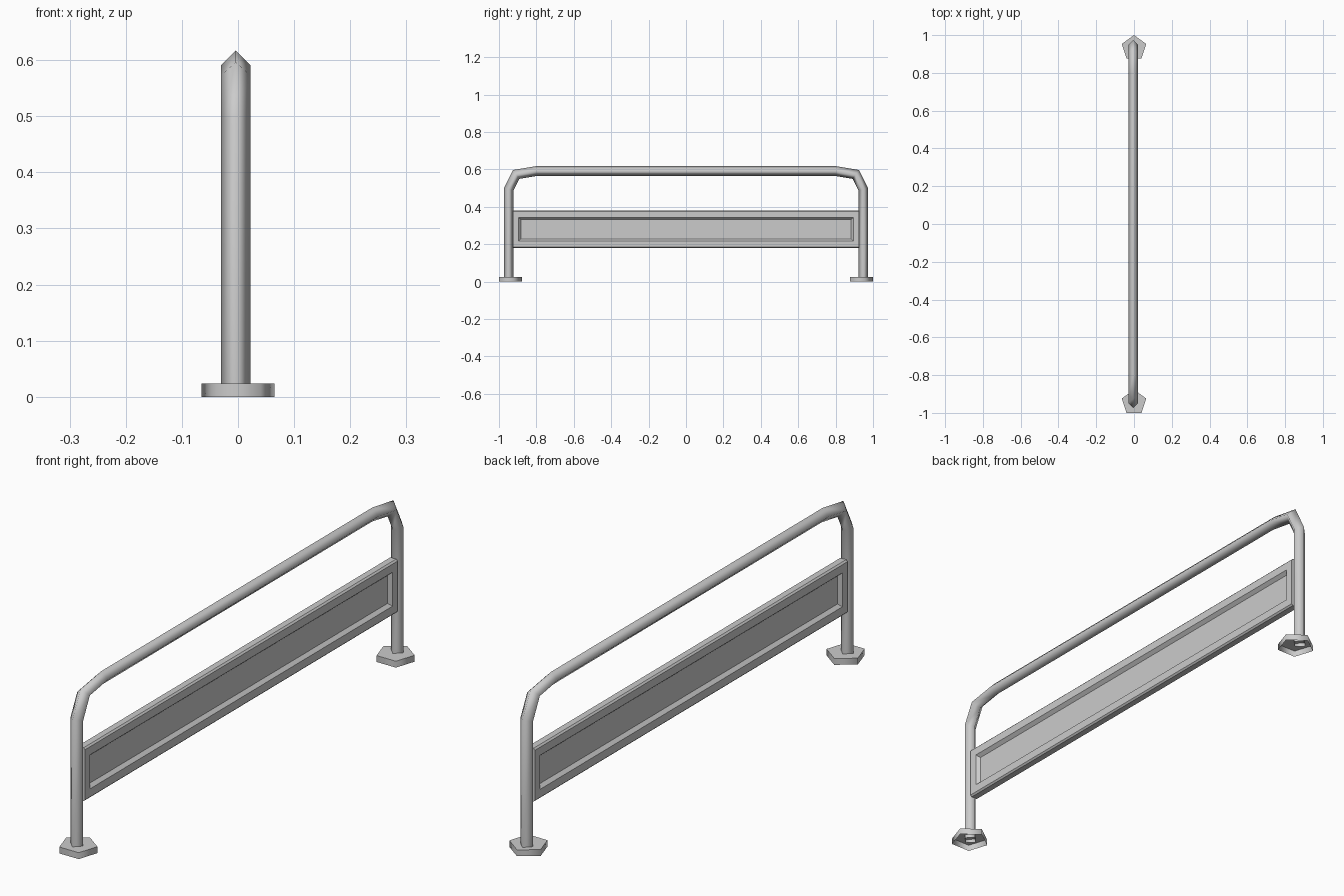
import bpy, bmesh
from math import radians, sin, cos, pi
from mathutils import Vector

if "Cube" in bpy.data.objects:
    bpy.data.objects.remove(bpy.data.objects["Cube"], do_unlink=True)

grey = bpy.data.materials.new("galvanised grey")
grey.use_nodes = True
colour = (0.6, 0.6, 0.6, 1)
grey.diffuse_color = colour
grey.node_tree.nodes["Principled BSDF"].inputs["Base Color"].default_value = colour

AXIS_X = -0.004
TUBE_R = 0.026


def add_object(name, bm, smooth_angle):
    mesh = bpy.data.meshes.new(name)
    bm.to_mesh(mesh)
    bm.free()
    mesh.materials.append(grey)
    obj = bpy.data.objects.new(name, mesh)
    bpy.context.collection.objects.link(obj)
    bpy.ops.object.select_all(action='DESELECT')
    obj.select_set(True)
    bpy.context.view_layer.objects.active = obj
    bpy.ops.object.shade_smooth_by_angle(angle=radians(smooth_angle))
    return obj


# Bent rail: a diamond section swept along a mirrored path with mitred corners
half = [(0.948, 0.01), (0.948, 0.493), (0.908, 0.573), (0.80, 0.591)]
path = [Vector((-y, z)) for y, z in half] + [Vector(p) for p in reversed(half)]
bm = bmesh.new()
rings = []
for i, p in enumerate(path):
    d_in = (p - path[max(i - 1, 0)]).normalized()
    d_out = (path[min(i + 1, len(path) - 1)] - p).normalized()
    along = (d_in + d_out).normalized()
    reach = TUBE_R / along.dot(d_out if d_out.length else d_in)
    side = Vector((-along.y, along.x)) * reach
    ring = []
    for k in range(4):
        a = k * pi / 2
        q = p + side * cos(a)
        ring.append(bm.verts.new((AXIS_X + TUBE_R * sin(a), q.x, q.y)))
    rings.append(ring)
for a, b in zip(rings, rings[1:]):
    for k in range(4):
        n = (k + 1) % 4
        bm.faces.new((a[k], a[n], b[n], b[k]))
bmesh.ops.recalc_face_normals(bm, faces=bm.faces)
add_object("bent_rail", bm, 100)

# Panel with a sunken field on both broad sides
bm = bmesh.new()
bmesh.ops.create_cube(bm, size=1)
for v in bm.verts:
    v.co = (AXIS_X + v.co.x * 0.036, v.co.y * 1.85, 0.28 + v.co.z * 0.2)
long_edges = [e for e in bm.edges
              if abs(e.verts[0].co.y - e.verts[1].co.y) > 1]
bmesh.ops.bevel(bm, geom=long_edges, offset=0.006, segments=1, affect='EDGES')
broad = [f for f in bm.faces if abs(f.normal.x) > 0.9]
bmesh.ops.inset_individual(bm, faces=broad, thickness=0.043, depth=0)
bmesh.ops.inset_individual(bm, faces=broad, thickness=0.016, depth=-0.013)
add_object("side_panel", bm, 30)

# Five-sided foot plates, open underneath
for name, y in (("front_foot", -0.945), ("back_foot", 0.932)):
    bm = bmesh.new()
    low, high = [], []
    for k in range(5):
        a = pi / 2 + k * 2 * pi / 5
        x, dy = 0.068 * cos(a), 0.068 * sin(a)
        low.append(bm.verts.new((x, y + dy, 0)))
        high.append(bm.verts.new((x, y + dy, 0.024)))
    for k in range(5):
        n = (k + 1) % 5
        bm.faces.new((low[k], low[n], high[n], high[k]))
    bm.faces.new(high)
    add_object(name, bm, 80)
